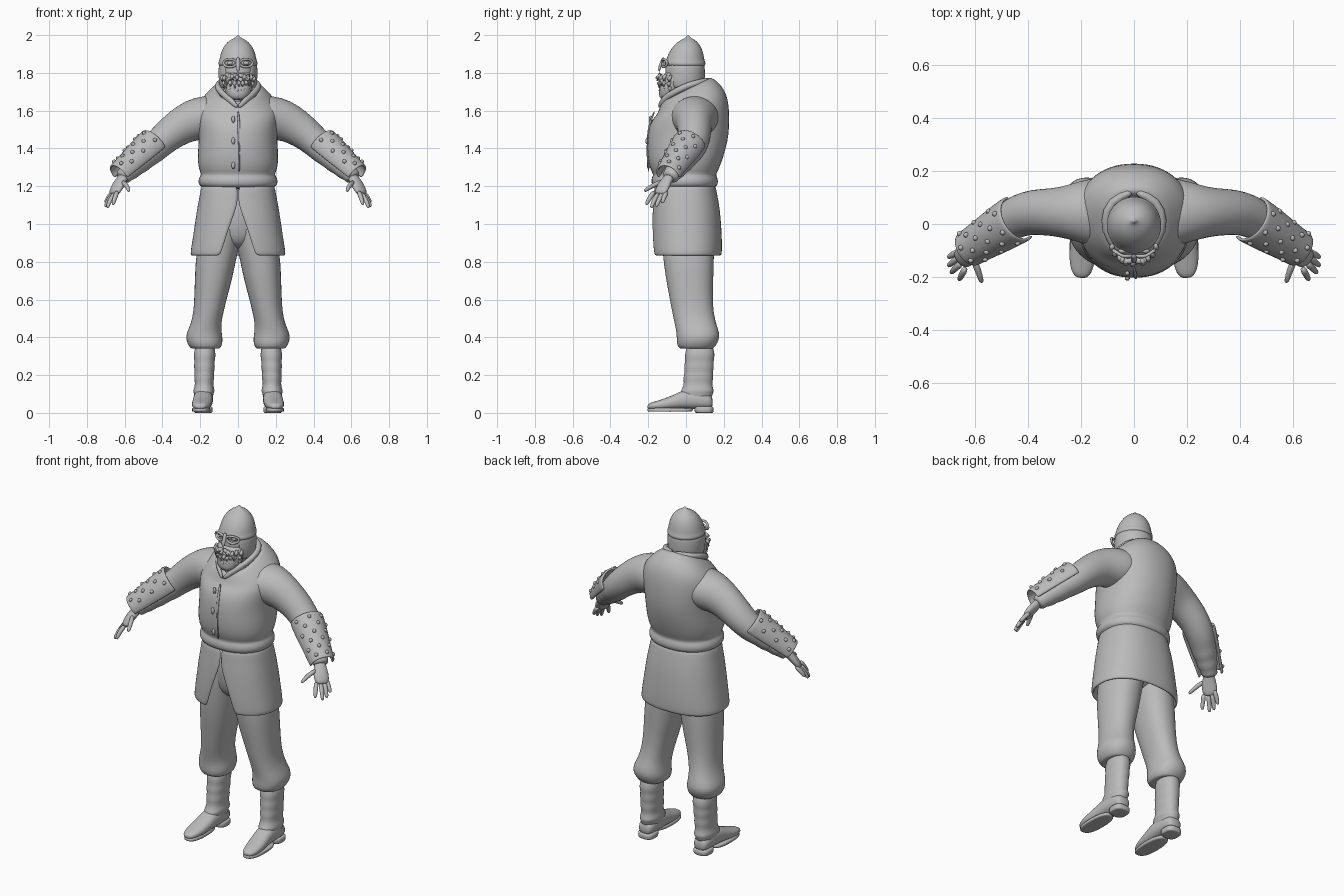
import bpy, bmesh, math, random
from mathutils import Vector as V

random.seed(4)
grey = bpy.data.materials.new("plain grey")
grey.diffuse_color = (0.5, 0.5, 0.5, 1)


def finish(name, bm, mirror=False, sub=1, solid=0):
    bmesh.ops.recalc_face_normals(bm, faces=bm.faces)
    me = bpy.data.meshes.new(name)
    bm.to_mesh(me)
    bm.free()
    me.materials.append(grey)
    ob = bpy.data.objects.new(name, me)
    bpy.context.collection.objects.link(ob)
    for p in me.polygons:
        p.use_smooth = True
    if solid:
        m = ob.modifiers.new("thickness", 'SOLIDIFY')
        m.thickness = solid
        m.offset = 0
    if mirror:
        ob.modifiers.new("mirror", 'MIRROR')
    if sub:
        m = ob.modifiers.new("smooth", 'SUBSURF')
        m.levels = m.render_levels = sub
    return ob


def skin(bm, rings, closed=True, caps=True):
    rows = [[bm.verts.new(p) for p in r] for r in rings]
    n = len(rows[0])
    for a, b in zip(rows, rows[1:]):
        for i in range(n if closed else n - 1):
            j = (i + 1) % n
            bm.faces.new((a[i], a[j], b[j], b[i]))
    if caps:
        bm.faces.new(rows[0][::-1])
        bm.faces.new(rows[-1])


def ellipse(c, u, v, n, pw=1.0, a0=0.0, a1=math.tau, closed=True):
    out = []
    for i in range(n):
        t = a0 + (a1 - a0) * i / (n if closed else n - 1)
        x, y = math.cos(t), math.sin(t)
        out.append(c + u * math.copysign(abs(x) ** pw, x) + v * math.copysign(abs(y) ** pw, y))
    return out


def stack(name, secs, n=24, pw=0.9, **kw):
    """Horizontal sections: z, x0, x1, y0, y1, tilt."""
    bm = bmesh.new()
    rings = []
    for z, x0, x1, y0, y1, *tilt in secs:
        ry = (y1 - y0) / 2
        rings.append(ellipse(V(((x0 + x1) / 2, (y0 + y1) / 2, z)), V(((x1 - x0) / 2, 0, 0)),
                             V((0, ry, ry * (tilt[0] if tilt else 0))), n, pw))
    skin(bm, rings)
    return finish(name, bm, **kw)


def tube(bm, pts, n=16, arc=None):
    """Sections along a path: x, y, z, horizontal radius, other radius."""
    ps = [V(p[:3]) for p in pts]
    rings = []
    for i, p in enumerate(pts):
        t = (ps[min(i + 1, len(ps) - 1)] - ps[max(i - 1, 0)]).normalized()
        u = V((0, 0, 1)).cross(t)
        u = u.normalized() if u.length > 0.05 else V((0, 1, 0))
        v = t.cross(u).normalized()
        a = arc or (0, math.tau)
        rings.append(ellipse(ps[i], u * p[3], v * p[4], n, 1, a[0], a[1], arc is None))
    skin(bm, rings, arc is None, arc is None)


def sym(secs):
    return [(s[0], -s[1], s[1], *s[2:]) for s in secs]


def ball(bm, c, r, scale=(1, 1, 1), seg=10):
    vs = bmesh.ops.create_uvsphere(bm, u_segments=seg, v_segments=seg // 2 + 1, radius=r)['verts']
    for v in vs:
        v.co = V((v.co.x * scale[0], v.co.y * scale[1], v.co.z * scale[2])) + V(c)


# Jacket body with gathered hem and sloping neckline
stack("jacket", sym([
    (1.185, .175, -.155, .145), (1.20, .205, -.178, .165), (1.225, .213, -.186, .172),
    (1.25, .205, -.180, .165), (1.262, .192, -.172, .158), (1.29, .21, -.192, .175),
    (1.36, .215, -.205, .20), (1.44, .208, -.205, .222), (1.51, .213, -.198, .23),
    (1.575, .22, -.178, .23, .1), (1.62, .215, -.155, .222, .22), (1.655, .195, -.145, .205, .32),
    (1.69, .155, -.138, .165, .45), (1.715, .12, -.125, .13, .5), (1.71, .10, -.11, .11, .5),
    (1.66, .085, -.09, .09, .5)]), n=32)

# Jacket front edge, collar fold and toggles
bm = bmesh.new()
tube(bm, [(.006, -.196, 1.27, .008, .006), (.006, -.205, 1.36, .008, .006), (.006, -.205, 1.45, .008, .006),
          (.004, -.192, 1.54, .008, .006), (0, -.165, 1.60, .006, .006)], 8)
finish("front_edge", bm)
bm = bmesh.new()
tube(bm, [(0, -.145, 1.615, .008, .012), (.045, -.125, 1.66, .012, .018), (.095, -.06, 1.70, .016, .018),
          (.115, .01, 1.735, .018, .018), (.09, .09, 1.755, .018, .016), (0, .125, 1.765, .018, .016)], 10)
finish("collar", bm, mirror=True)
bm = bmesh.new()
for z, y in ((1.44, -.205), (1.31, -.198), (1.555, -.187)):
    ball(bm, (-.025, y, z), .016, (.6, .6, 1.2))
finish("toggles", bm, sub=0)

# Sleeves with folds near the wrist
bm = bmesh.new()
tube(bm, [(.08, .04, 1.57, .14, .11), (.17, .047, 1.565, .13, .118), (.24, .045, 1.55, .105, .112),
          (.31, .045, 1.515, .09, .098), (.38, .045, 1.462, .088, .086), (.43, .034, 1.415, .082, .08),
          (.47, .012, 1.378, .077, .074), (.50, -.01, 1.35, .068, .064), (.525, -.025, 1.328, .069, .066),
          (.548, -.042, 1.307, .056, .054), (.57, -.056, 1.287, .06, .057), (.59, -.07, 1.268, .045, .044),
          (.607, -.083, 1.25, .047, .045), (.615, -.09, 1.24, .034, .03)], 20)
finish("sleeve", bm, mirror=True)

# Forearm guards: half shells with rows of studs
A, B = V((.44, .022, 1.425)), V((.628, -.095, 1.257))
bm = bmesh.new()
guard = [(*A.lerp(B, t), r, r) for t, r in ((0, .088), (.04, .089), (.35, .084), (.7, .072), (.96, .066), (1, .066))]
tube(bm, guard, 14, (math.radians(-15), math.radians(195)))
finish("arm_guard", bm, mirror=True, solid=.012)
t = (B - A).normalized()
u = V((0, 0, 1)).cross(t).normalized()
w = t.cross(u)
bm = bmesh.new()
for row in range(6):
    f = .1 + .16 * row
    for d in ((25, 75, 125) if row % 2 else (50, 100, 150)):
        a = math.radians(d)
        ball(bm, A.lerp(B, f) + (u * math.cos(a) + w * math.sin(a)) * (.095 - .024 * f), .011, seg=8)
finish("guard_studs", bm, mirror=True, sub=0)

# Hands
bm = bmesh.new()
tube(bm, [(.60, -.08, 1.26, .03, .026), (.618, -.10, 1.232, .034, .024), (.634, -.118, 1.205, .044, .024),
          (.652, -.133, 1.172, .042, .02), (.66, -.14, 1.155, .03, .014)], 14)
finish("palm", bm, mirror=True)
bm = bmesh.new()
for b, m, e in (((.637, -.165, 1.175), (.652, -.192, 1.14), (.66, -.208, 1.108)),
                ((.65, -.145, 1.165), (.677, -.168, 1.128), (.69, -.182, 1.092)),
                ((.657, -.122, 1.165), (.685, -.143, 1.13), (.70, -.156, 1.098)),
                ((.655, -.10, 1.175), (.684, -.115, 1.145), (.70, -.124, 1.118)),
                ((.612, -.125, 1.225), (.59, -.175, 1.205), (.578, -.215, 1.178))):
    q = V(e) + (V(e) - V(m)).normalized() * .008
    tube(bm, [(*b, .015, .015), (*m, .0135, .0135), (*e, .011, .011), (*q, .005, .005)], 8)
finish("fingers", bm, mirror=True)

# Tunic skirt, split in front
bm = bmesh.new()
rings = []
for z, rx, y0, y1, gap in ((1.21, .185, -.16, .148, .001), (1.15, .195, -.163, .158, .001),
                           (1.10, .205, -.168, .168, .002), (1.04, .215, -.172, .175, .025),
                           (.97, .225, -.174, .18, .05), (.90, .236, -.174, .183, .073),
                           (.855, .243, -.172, .182, .087), (.832, .244, -.17, .18, .10)):
    g = (gap / rx) ** (1 / .85)
    rings.append(ellipse(V((0, (y0 + y1) / 2, z)), V((rx, 0, 0)), V((0, (y1 - y0) / 2, 0)), 41, .85,
                         -math.pi / 2 + g, 1.5 * math.pi - g, False))
skin(bm, rings, False, False)
finish("tunic_skirt", bm, solid=.016)

# Trousers gathered below the knee
stack("trouser_leg", [
    (.345, .115, .225, -.005, .125), (.335, .10, .245, -.03, .14), (.355, .085, .262, -.047, .158),
    (.385, .08, .275, -.05, .175), (.42, .085, .275, -.05, .18), (.47, .09, .25, -.06, .16),
    (.54, .075, .235, -.075, .145), (.62, .055, .232, -.09, .142), (.70, .032, .229, -.105, .145),
    (.80, .012, .226, -.12, .148), (.87, -.004, .215, -.125, .15), (1.0, -.03, .195, -.135, .145),
    (1.2, -.05, .17, -.14, .13)], mirror=True)
stack("trouser_seat", sym([(.865, .03, -.03, .05), (.885, .08, -.09, .11), (.93, .14, -.125, .145),
                           (1.05, .175, -.14, .15), (1.2, .17, -.14, .13)]))

# Boots: shaft with soft folds, foot, sole and heel
shaft = [(.37, .125, .225, .005, .14)]
for k in range(8):
    f = k / 7
    o = .005 if k % 2 else -.002
    shaft.append((.33 - .20 * f, .12 + .012 * f - o, .232 - .004 * f + o, -.002 - .012 * f - o, .15 - .012 * f + o))
shaft += [(.115, .122, .238, -.03, .15), (.10, .132, .232, -.03, .14), (.06, .132, .232, -.04, .135)]
stack("boot_shaft", shaft, mirror=True)
bm = bmesh.new()
rings = []
for y, c, wd, z0, z1 in ((.142, .183, .03, .03, .08), (.125, .183, .047, .02, .105), (.06, .183, .052, .02, .125),
                         (-.01, .184, .053, .02, .125), (-.06, .188, .053, .018, .098), (-.11, .193, .053, .015, .078),
                         (-.16, .197, .046, .016, .062), (-.19, .198, .034, .018, .053), (-.205, .198, .016, .024, .042)):
    rings.append(ellipse(V((c, y, (z0 + z1) / 2)), V((wd, 0, 0)), V((0, 0, (z1 - z0) / 2)), 18, .85))
skin(bm, rings)
finish("boot_foot", bm, mirror=True)
stack("boot_sole", [(.006, .148, .242, -.20, .03), (.007, .146, .244, -.205, .035),
                    (.024, .146, .244, -.207, .04), (.026, .15, .24, -.2, .03)], mirror=True, pw=.8)
stack("boot_heel", [(0, .138, .23, .05, .143), (.001, .135, .233, .046, .146),
                    (.032, .133, .235, .042, .148), (.034, .14, .23, .05, .14)], mirror=True, pw=.7)

# Head and neck
stack("head", sym([(1.60, .075, -.06, .09), (1.70, .075, -.07, .085), (1.74, .082, -.10, .085),
                   (1.79, .088, -.112, .085), (1.85, .09, -.11, .085), (1.92, .07, -.07, .08)]))

# Helmet: pointed dome, rim and neck guard
stack("helmet_dome", sym([(1.835, .094, -.092, .094), (1.838, .104, -.112, .104), (1.858, .104, -.114, .104),
                          (1.862, .099, -.106, .098), (1.90, .094, -.096, .094), (1.94, .076, -.07, .08),
                          (1.965, .054, -.044, .06), (1.98, .03, -.016, .038), (1.987, .014, 0, .022),
                          (1.998, .006, .006, .016), (2.0, .002, .01, .013)]), n=28, pw=1)
bm = bmesh.new()
skin(bm, [ellipse(V((0, -.005, z)), V((r, 0, 0)), V((0, r + .002, 0)), 25, 1, math.radians(-50), math.radians(230), False)
          for z, r in ((1.85, .097), (1.80, .099), (1.76, .098), (1.72, .09))], False, False)
finish("neck_guard", bm, solid=.01)

# Eye guard: two rings, brow bridge and nose bar
bm = bmesh.new()
for k in range(2):
    s = 1 - 2 * k
    loop = []
    for i in range(16):
        a = math.tau * i / 16
        loop.append([V((s * (.043 + (.034 + d * math.cos(b)) * math.cos(a)),
                        -.122 + .022 * max(0, math.cos(a)) + d * math.sin(b),
                        1.852 + (.021 + d * math.cos(b)) * math.sin(a)))
                     for d, b in [(.0085, math.tau * j / 6) for j in range(6)]])
    skin(bm, loop + [loop[0]], True, False)
bmesh.ops.remove_doubles(bm, verts=bm.verts, dist=1e-5)
tube(bm, [(0, -.118, 1.885, .011, .007), (0, -.13, 1.855, .011, .008), (0, -.145, 1.815, .016, .01),
          (0, -.14, 1.795, .012, .008)], 8)
finish("eye_guard", bm)
bm = bmesh.new()
ball(bm, (.043, -.102, 1.852), .014, (1.2, .7, .8))
finish("eyes", bm, mirror=True, sub=0)

# Beard: solid mass covered with hanging locks
stack("beard_mass", sym([(1.655, .03, -.125, -.06), (1.67, .055, -.142, -.04), (1.70, .07, -.145, -.02),
                         (1.75, .082, -.135, 0), (1.79, .084, -.12, 0), (1.81, .06, -.10, 0)]))
bm = bmesh.new()
for row in range(4):
    for k in range(9):
        a = math.radians(-90 + (k - 4) * 17 + random.uniform(-5, 5))
        z = 1.79 - row * .033 + random.uniform(-.006, .006)
        r = .09 - .008 * row
        x, y = r * math.cos(a), -.055 + (r + .003) * math.sin(a)
        h = random.uniform(.025, .035)
        tube(bm, [(x * .95, y + .005, z, .008, .008), (x, y - .005, z - h * .5, .011, .012),
                  (x * .93, y - .003, z - h, .007, .007)], 6)
for s in (-1, 1):
    tube(bm, [(s * .004, -.138, 1.79, .009, .009), (s * .03, -.142, 1.782, .012, .012),
              (s * .055, -.128, 1.762, .01, .01), (s * .062, -.122, 1.735, .004, .004)], 8)
finish("beard_locks", bm, sub=0)
